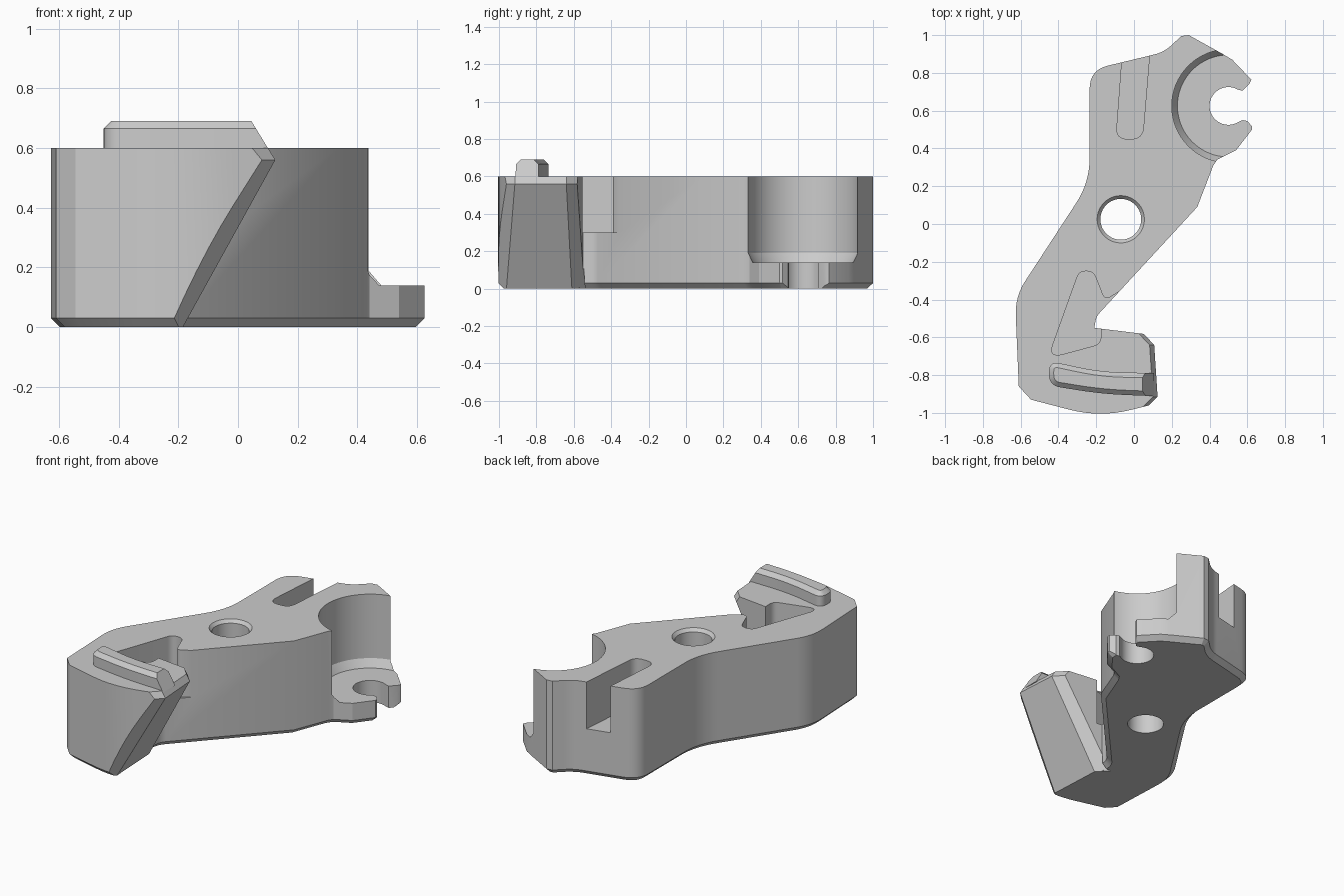
import bpy, bmesh, math
from mathutils import Vector

if "Cube" in bpy.data.objects:
    bpy.data.objects.remove(bpy.data.objects["Cube"], do_unlink=True)

grey = bpy.data.materials.new("plain grey")
grey.use_nodes = True
grey.diffuse_color = (0.6, 0.6, 0.6, 1)
grey.node_tree.nodes["Principled BSDF"].inputs["Base Color"].default_value = (0.6, 0.6, 0.6, 1)


def rounded(corners, steps=8):
    """Outline from (x, y, cut) corners; a cut above zero rounds the corner."""
    out = []
    for i, (x, y, cut) in enumerate(corners):
        p = Vector((x, y))
        if not cut:
            out.append(p)
            continue
        to_a = Vector(corners[i - 1][:2]) - p
        to_b = Vector(corners[(i + 1) % len(corners)][:2]) - p
        cut = min(cut, 0.45 * to_a.length, 0.45 * to_b.length)
        a = p + to_a.normalized() * cut
        b = p + to_b.normalized() * cut
        for k in range(steps + 1):
            t = k / steps
            out.append(a * (1 - t) ** 2 + p * 2 * t * (1 - t) + b * t * t)
    return out


def circle(centre, r, n=64):
    return [Vector((centre[0] + r * math.cos(math.tau * k / n),
                    centre[1] + r * math.sin(math.tau * k / n))) for k in range(n)]


def face_outward(bm):
    bm.normal_update()
    bmesh.ops.recalc_face_normals(bm, faces=bm.faces)
    bm.normal_update()
    if bm.calc_volume(signed=True) < 0:
        bmesh.ops.reverse_faces(bm, faces=bm.faces)
        bm.normal_update()


def loft(*levels):
    """Capped solid through (outline, z) levels."""
    bm = bmesh.new()
    rings = [[bm.verts.new((p.x, p.y, z)) for p in pts] for pts, z in levels]
    for lo, hi in zip(rings, rings[1:]):
        for i in range(len(lo)):
            j = (i + 1) % len(lo)
            bm.faces.new((lo[i], lo[j], hi[j], hi[i]))
    bm.faces.new(rings[0][::-1])
    bm.faces.new(rings[-1])
    face_outward(bm)
    return bm


def prism(corners, z0, z1):
    pts = rounded(corners)
    return loft((pts, z0), (pts, z1))


def chamfer_cap(bm, z, width, shift):
    """Inset the cap at height z and move its old rim by shift."""
    cap = next(f for f in bm.faces if all(abs(v.co.z - z) < 1e-5 for v in f.verts))
    bmesh.ops.inset_region(bm, faces=[cap], thickness=width, use_even_offset=True)
    inner = set(cap.verts)
    for v in bm.verts:
        if abs(v.co.z - z) < 1e-5 and v not in inner:
            v.co.z += shift


def finish(bm, name):
    face_outward(bm)
    mesh = bpy.data.meshes.new(name)
    bm.to_mesh(mesh)
    bm.free()
    mesh.materials.append(grey)
    ob = bpy.data.objects.new(name, mesh)
    bpy.context.collection.objects.link(ob)
    return ob


def cut(target, bm, name):
    cutter = finish(bm, name)
    cutter.hide_render = True
    mod = target.modifiers.new(name, "BOOLEAN")
    mod.operation, mod.solver, mod.object = "DIFFERENCE", "EXACT", cutter
    bpy.context.view_layer.objects.active = target
    bpy.ops.object.modifier_apply(modifier=name)
    bpy.data.objects.remove(cutter, do_unlink=True)
    if not target.data.polygons:
        raise RuntimeError("nothing left after " + name)


# Body plate with a chamfered underside
bm = prism([
    (-0.61, -0.86, 0), (-0.545, -0.93, 0), (-0.18, -1.025, 0.25), (0.2, -0.93, 0),
    (0.2, -0.6, 0), (-0.21, -0.55, 0), (-0.2, -0.49, 0.05), (0.335, 0.09, 0),
    (0.42, 0.31, 0), (0.44, 0.34, 0), (0.54, 0.39, 0), (0.625, 0.5, 0),
    (0.625, 0.76, 0), (0.52, 0.87, 0), (0.47, 0.9, 0), (0.29, 1.0, 0),
    (0.25, 0.995, 0), (0.16, 0.91, 0.07), (-0.235, 0.815, 0.1),
    (-0.235, 0.22, 0.13), (-0.63, -0.385, 0.1)], 0, 0.6)
chamfer_cap(bm, 0, 0.03, 0.03)
body = finish(bm, "body")


def arm_end(x, front, inner):
    """Cross-section outside the slanted arm end and its chamfered corners."""
    return [Vector(p) for p in ((x - 0.1, front - 0.1), (x, front), (x - 0.018, inner),
                                (x - 0.085, inner + 0.07), (0.6, inner + 0.07),
                                (0.6, front - 0.1))]


# Slanted arm end, its top edge chamfered too
cut(body, loft((arm_end(-0.24, -0.968, -0.605), -0.1), (arm_end(0.125, -0.915, -0.64), 0.56),
               (arm_end(0.07, -0.915, -0.64), 0.65)), "arm_end_cutter")

# Round seat above the hooked tab
seat = (0.5, 0.625)
cut(body, loft((circle(seat, 0.27), 0.14), (circle(seat, 0.3), 0.19),
               (circle(seat, 0.3), 0.8)), "seat_cutter")

# Open notch in the tab
arc = [Vector((seat[0] + 0.1 * math.cos(math.radians(a)),
               seat[1] + 0.1 * math.sin(math.radians(a)))) for a in range(60, 301, 8)]
mouth = [Vector(p) for p in ((0.575, 0.55), (0.6, 0.545), (0.64, 0.5), (0.7, 0.5), (0.7, 0.79),
                             (0.635, 0.79), (0.61, 0.74), (0.575, 0.705))]
cut(body, loft((arc + mouth, -0.1), (arc + mouth, 0.3)), "notch_cutter")

# Countersunk pivot hole
pivot = (-0.07, 0.025)
cut(body, loft((circle(pivot, 0.108), -0.1), (circle(pivot, 0.108), 0.58),
               (circle(pivot, 0.125), 0.6), (circle(pivot, 0.125), 0.7)), "pivot_cutter")

# Back slot and the pocket beside the arm
cut(body, prism([(-0.05, 1.05, 0), (-0.095, 0.45, 0.06), (0.045, 0.45, 0.06),
                 (0.095, 1.05, 0)], 0.3, 0.8), "slot_cutter")
cut(body, prism([(-0.455, -0.71, 0.08), (-0.29, -0.25, 0.05), (-0.215, -0.25, 0.05),
                 (-0.155, -0.405, 0.04), (-0.05, -0.34, 0), (-0.05, -0.38, 0),
                 (-0.175, -0.5, 0), (-0.175, -0.635, 0.04)], 0.3, 0.8), "pocket_cutter")

# Curved ridge on the arm with a sloping end
bm = prism([(-0.45, -0.725, 0.06), (-0.17, -0.785, 0.2), (0.2, -0.79, 0),
            (0.2, -0.915, 0), (-0.17, -0.9, 0.2), (-0.45, -0.855, 0.06)], 0.59, 0.69)
chamfer_cap(bm, 0.69, 0.025, -0.025)
bmesh.ops.bisect_plane(bm, geom=bm.verts[:] + bm.edges[:] + bm.faces[:],
                       plane_co=(0.1, 0, 0.6), plane_no=(0.09, 0, 0.055), clear_outer=True)
bmesh.ops.holes_fill(bm, edges=[e for e in bm.edges if e.is_boundary])
ridge = finish(bm, "arm_ridge")

# Smooth the rounded walls, keep edges crisp
bpy.ops.object.select_all(action="DESELECT")
for ob in (body, ridge):
    ob.select_set(True)
bpy.context.view_layer.objects.active = body
bpy.ops.object.shade_smooth_by_angle(angle=math.radians(25))
